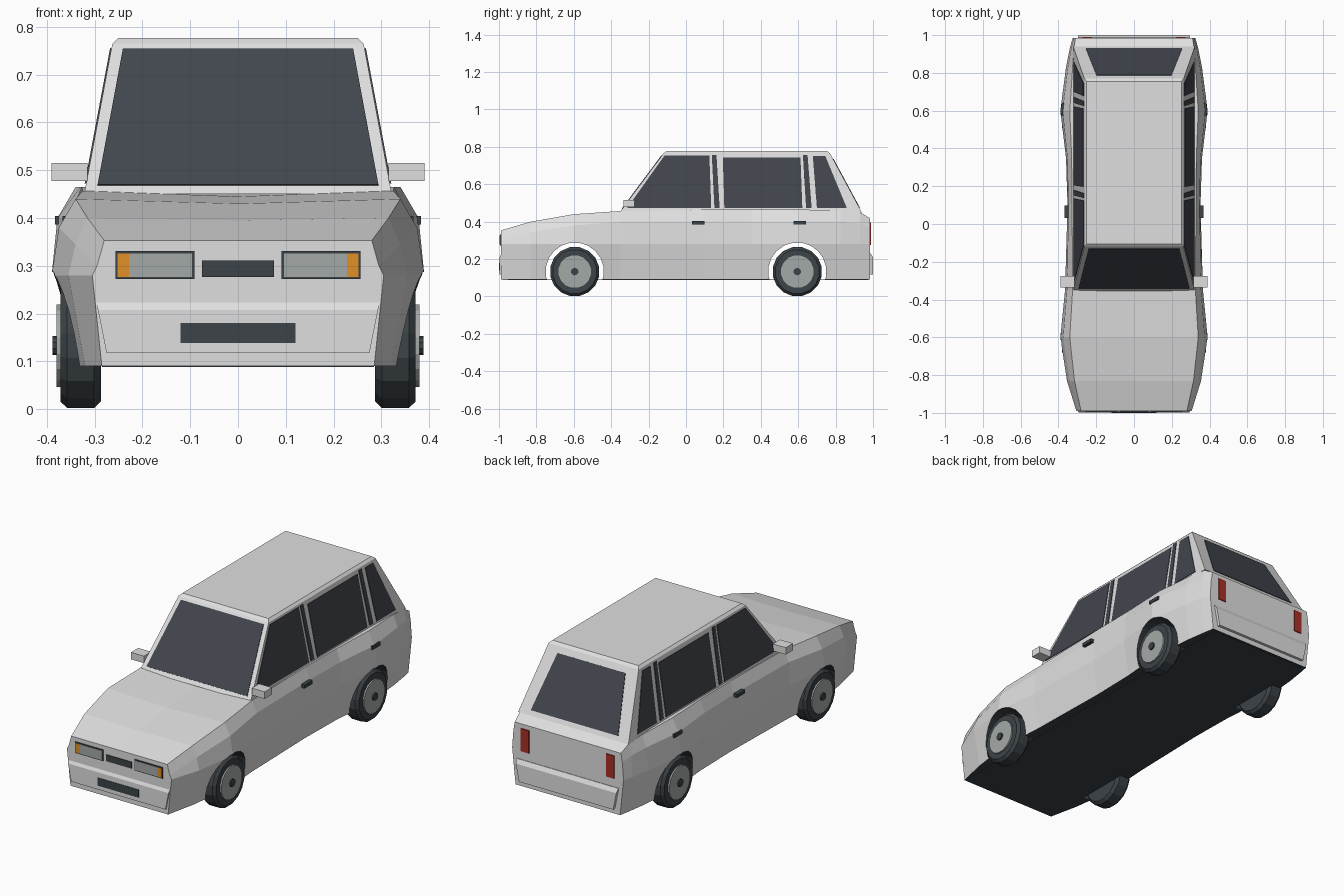
import bpy, bmesh, math
from mathutils import Vector

cube = bpy.data.objects.get("Cube")
if cube:
    bpy.data.objects.remove(cube, do_unlink=True)


def material(name, r, g, b):
    m = bpy.data.materials.new(name)
    m.use_nodes = True
    m.diffuse_color = (r, g, b, 1)
    m.node_tree.nodes["Principled BSDF"].inputs["Base Color"].default_value = (r, g, b, 1)
    return m


PAINT = material("light_grey_paint", 0.74, 0.74, 0.74)
GLASS = material("dark_glass", 0.054, 0.06, 0.075)
BLACK = material("black_rubber", 0.045, 0.056, 0.064)
METAL = material("lamp_and_rim_grey", 0.37, 0.40, 0.39)
AMBER = material("amber_lamp", 0.75, 0.28, 0.02)
RED = material("red_lamp", 0.40, 0.03, 0.02)


def mesh_object(name, verts, faces, *mats):
    me = bpy.data.meshes.new(name)
    me.from_pydata([tuple(v) for v in verts], [], faces)
    bm = bmesh.new()
    bm.from_mesh(me)
    bmesh.ops.recalc_face_normals(bm, faces=bm.faces)
    bm.to_mesh(me)
    bm.free()
    for m in mats:
        me.materials.append(m)
    ob = bpy.data.objects.new(name, me)
    bpy.context.collection.objects.link(ob)
    return ob


def loft(name, rings, *mats):
    """Skin a list of equal closed rings and cap both ends."""
    n = len(rings[0])
    faces = [list(range(n)), list(range((len(rings) - 1) * n, len(rings) * n))]
    for r in range(len(rings) - 1):
        for i in range(n):
            j = (i + 1) % n
            faces.append([r * n + i, r * n + j, r * n + n + j, r * n + n + i])
    return mesh_object(name, [p for ring in rings for p in ring], faces, *mats)


def plate(name, pts, mat, lift=0.003):
    """Thin plate following a flat outline, raised to both sides of it."""
    pts = [Vector(p) for p in pts]
    n = (pts[1] - pts[0]).cross(pts[2] - pts[0]).normalized() * lift
    return loft(name, [[p - n for p in pts], [p + n for p in pts]], mat)


def box(name, x, y, z, mat):
    return loft(name, [[(a, y[0], z[0]), (a, y[1], z[0]), (a, y[1], z[1]), (a, y[0], z[1])]
                       for a in x], mat)


def cylinder(name, y, z, x0, x1, radius, sides, mat, bevel=0):
    """Round part with its axis along x, optionally with chamfered rims."""
    steps = [(x0, radius), (x1, radius)]
    if bevel:
        d = math.copysign(bevel, x1 - x0)
        steps = [(x0, radius - bevel), (x0 + d, radius), (x1 - d, radius), (x1, radius - bevel)]
    rings = [[(x, y + r * math.cos(math.tau * (i + 0.5) / sides),
               z + r * math.sin(math.tau * (i + 0.5) / sides)) for i in range(sides)]
             for x, r in steps]
    return loft(name, rings, mat)


# Body shell: y, then half widths at sill, waist, upper and shoulder with heights
FLOOR, WAIST = 0.09, 0.28
stations = [
    (-0.99, 0.285, 0.305, 0.295, 0.30, 0.28, 0.353, 0.353),
    (-0.83, 0.32, 0.355, 0.34, 0.345, 0.315, 0.40, 0.395),
    (-0.6, 0.35, 0.39, 0.375, 0.38, 0.34, 0.44, 0.43),
    (-0.35, 0.335, 0.365, 0.355, 0.40, 0.325, 0.457, 0.445),
    (0.1, 0.325, 0.352, 0.347, 0.40, 0.328, 0.465, 0.46),
    (0.35, 0.33, 0.36, 0.353, 0.40, 0.33, 0.465, 0.46),
    (0.6, 0.35, 0.39, 0.378, 0.40, 0.34, 0.465, 0.46),
    (0.83, 0.33, 0.36, 0.35, 0.40, 0.325, 0.46, 0.46),
    (0.93, 0.315, 0.34, 0.332, 0.39, 0.318, 0.45, 0.45),
    (0.985, 0.305, 0.325, 0.318, 0.37, 0.31, 0.418, 0.418),
]
rings = []
for y, wb, wm, wu, zu, ws, zs, zc in stations:
    half = [(wb, y, FLOOR), (wm, y, WAIST), (wu, y, zu), (ws, y, zs)]
    rings.append(half + [(0, y, zc)] + [(-x, b, c) for x, b, c in reversed(half)])
body = loft("body_shell", rings, PAINT, BLACK)
for p in body.data.polygons:
    p.material_index = 1 if p.normal.z < -0.9 else 0

# Wheel arches cut straight through the shell
WHEEL_Y, WHEEL_Z, WHEEL_R = 0.595, 0.133, 0.133
for y in (-WHEEL_Y, WHEEL_Y):
    cutter = cylinder("arch_cutter", y, WHEEL_Z, -0.6, 0.6, 0.156, 20, BLACK)
    cutter.hide_render = True
    mod = body.modifiers.new("arch", "BOOLEAN")
    mod.operation, mod.solver, mod.object = "DIFFERENCE", "EXACT", cutter
    mod.material_mode = "TRANSFER"
    bpy.context.view_layer.objects.active = body
    bpy.ops.object.modifier_apply(modifier="arch")
    bpy.data.objects.remove(cutter, do_unlink=True)
box("floor_pan", (-0.285, 0.285), (-0.98, 0.975), (FLOOR - 0.002, FLOOR + 0.002), BLACK)

# Cabin: sloping sides and ends, with a shallow roof cap
Z0, Z1 = 0.45, 0.765
W0, W1 = 0.322, 0.263
F0, F1, R0, R1 = -0.355, -0.12, 0.94, 0.77


def rect(w, front, rear, z):
    return [(-w, front, z), (w, front, z), (w, rear, z), (-w, rear, z)]


loft("cabin", [rect(W0, F0, R0, Z0), rect(W1, F1, R1, Z1),
               rect(W1 - 0.012, F1 + 0.015, R1 - 0.015, 0.777)], PAINT)


def slope(a, b, z):
    return a + (b - a) * (z - Z0) / (Z1 - Z0)


# Windscreen and rear window
for name, lo, hi, z0, z1, w0, w1 in (("windscreen", F0, F1, 0.468, 0.753, 0.294, 0.241),
                                     ("rear_window", R0, R1, 0.472, 0.735, 0.255, 0.198)):
    plate(name, [(-w0, slope(lo, hi, z0), z0), (w0, slope(lo, hi, z0), z0),
                 (w1, slope(lo, hi, z1), z1), (-w1, slope(lo, hi, z1), z1)], GLASS)

# Side windows and pillar strips: bottom y pair, top y pair, top height
side_glass = {
    "front_side_window": (-0.315, 0.135, -0.115, 0.125, 0.753),
    "middle_pillar_strip": (0.152, 0.18, 0.138, 0.163, 0.755),
    "rear_side_window": (0.205, 0.622, 0.197, 0.612, 0.742),
    "rear_pillar_strip": (0.642, 0.672, 0.625, 0.65, 0.755),
    "quarter_window": (0.70, 0.86, 0.678, 0.745, 0.75),
}
for side, s in (("left", 1), ("right", -1)):
    for name, (b0, b1, t0, t1, zt) in side_glass.items():
        xb, xt = s * slope(W0, W1, 0.472), s * slope(W0, W1, zt)
        plate(f"{side}_{name}", [(xb, b0, 0.472), (xb, b1, 0.472),
                                 (xt, t1, zt), (xt, t0, zt)], GLASS)

    # Mirrors and door handles
    box(f"{side}_mirror", (s * 0.315, s * 0.39), (-0.335, -0.275), (0.478, 0.515), PAINT)
    for door, y, x in (("front", 0.065, 0.36), ("rear", 0.608, 0.376)):
        box(f"{side}_{door}_door_handle", (s * (x - 0.02), s * (x + 0.007)),
            (y - 0.033, y + 0.033), (0.386, 0.404), BLACK)

    # Wheels
    for end, y in (("front", -WHEEL_Y), ("rear", WHEEL_Y)):
        tag = f"{side}_{end}"
        cylinder(f"{tag}_tyre", y, WHEEL_Z, s * 0.287, s * 0.372, WHEEL_R, 16, BLACK, 0.014)
        cylinder(f"{tag}_rim", y, WHEEL_Z, s * 0.33, s * 0.38, 0.088, 16, METAL)
        cylinder(f"{tag}_hub_cap", y, WHEEL_Z, s * 0.33, s * 0.388, 0.02, 10, BLACK)

    # Head lamps, indicators and tail lamps
    def lamp(name, x0, x1, z0, z1, y, mat):
        box(f"{side}_{name}", (s * x0, s * x1), (y - 0.003, y + 0.003), (z0, z1), mat)

    lamp("headlamp_frame", 0.091, 0.256, 0.272, 0.331, -0.991, BLACK)
    lamp("headlamp", 0.096, 0.228, 0.277, 0.326, -0.993, METAL)
    lamp("indicator", 0.228, 0.252, 0.277, 0.326, -0.993, AMBER)
    lamp("tail_lamp", 0.225, 0.272, 0.275, 0.395, 0.987, RED)

# Grilles
box("upper_grille", (-0.075, 0.075), (-0.994, -0.988), (0.277, 0.311), BLACK)
box("lower_grille", (-0.12, 0.12), (-1.0, -0.996), (0.138, 0.18), BLACK)

# Bumpers with a chamfered top edge
for name, s, y0, y1 in (("front_bumper", -1, 0.97, 0.998), ("rear_bumper", 1, 0.97, 1.0)):
    outline = [(y0, 0.117), (y1, 0.117), (y1, 0.208), (y1 - 0.012, 0.23), (y0, 0.23)]
    loft(name, [[(k * (0.275 + 0.2 * (z - 0.117)), s * y, z) for y, z in outline]
                for k in (-1, 1)], PAINT)
